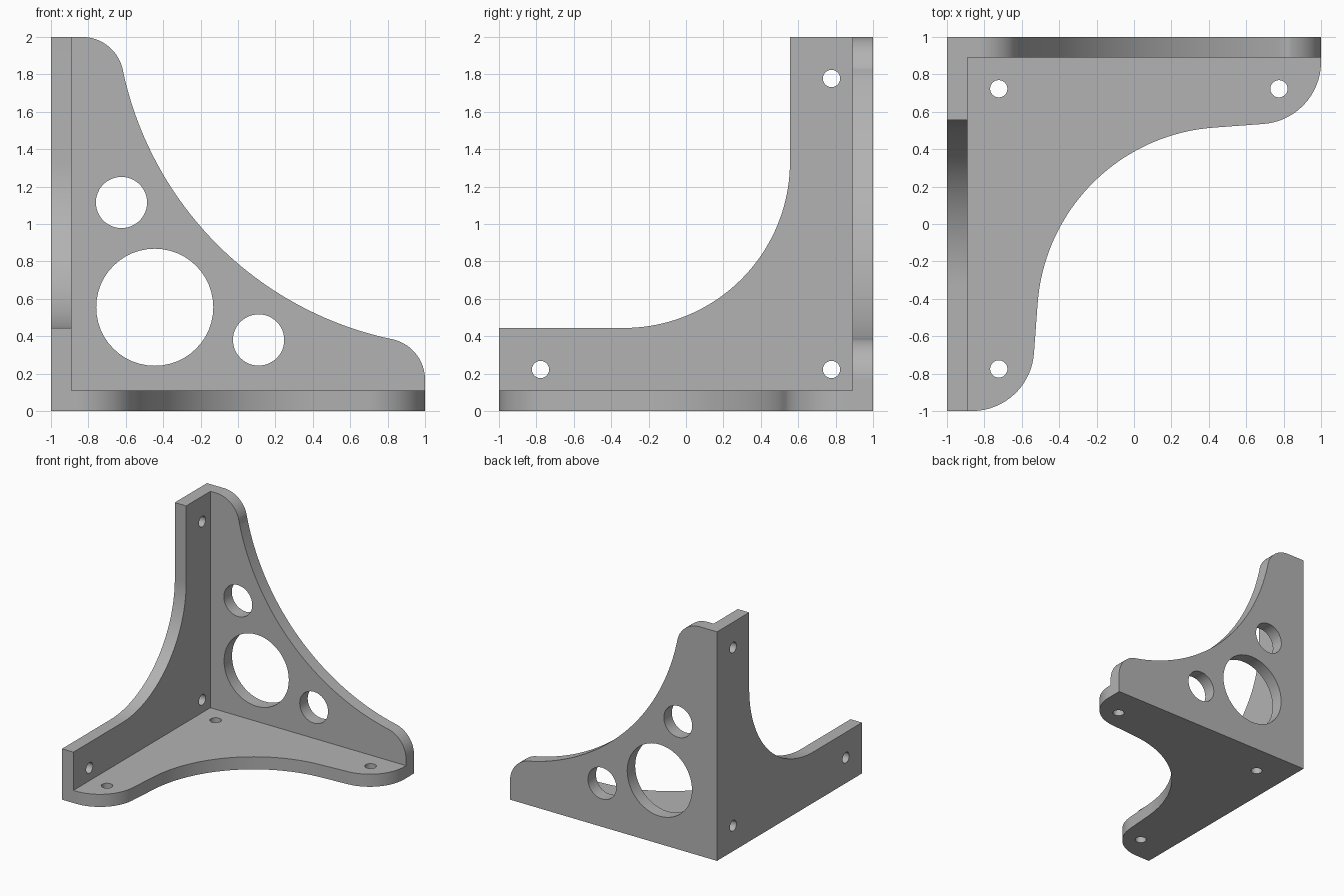
import bpy
import bmesh
from math import radians, cos, sin

cube = bpy.data.objects.get("Cube")
if cube:
    bpy.data.objects.remove(cube, do_unlink=True)

T = 0.11  # plate thickness

grey = bpy.data.materials.new("plain grey")
grey.use_nodes = True
colour = (0.45, 0.45, 0.45, 1)
grey.diffuse_color = colour
grey.node_tree.nodes["Principled BSDF"].inputs["Base Color"].default_value = colour


def arc(cu, cv, r, start, end, n=20):
    angles = [radians(start + (end - start) * i / n) for i in range(n + 1)]
    return [(cu + r * cos(a), cv + r * sin(a)) for a in angles]


def mirrored_outline(half, u_min=0, v_min=0):
    """Corner, half outline up to the diagonal, then its mirror image."""
    pts = [(0, 0)] + half + [(v, u) for u, v in reversed(half[:-1])]
    return [(max(u, u_min), max(v, v_min)) for u, v in pts]


def plate(name, outline, holes, place):
    """Fill an outline with round holes, thicken it and place it in space."""
    curve = bpy.data.curves.new(name, 'CURVE')
    curve.dimensions = '2D'
    curve.fill_mode = 'BOTH'
    curve.extrude = T / 2
    loops = [outline] + [arc(u, v, r, 0, 360, 48)[:-1] for u, v, r in holes]
    for loop in loops:
        spline = curve.splines.new('POLY')
        spline.points.add(len(loop) - 1)
        for p, (u, v) in zip(spline.points, loop):
            p.co = (u, v, 0, 1)
        spline.use_cyclic_u = True
    temp = bpy.data.objects.new(name + "_curve", curve)
    mesh = bpy.data.meshes.new_from_object(temp)
    bpy.data.objects.remove(temp)

    bm = bmesh.new()
    bm.from_mesh(mesh)
    for vert in bm.verts:
        u, v, w = vert.co
        vert.co = place(u, v, w + T / 2)
    bmesh.ops.remove_doubles(bm, verts=bm.verts, dist=0.0002)
    bmesh.ops.recalc_face_normals(bm, faces=bm.faces)
    bm.to_mesh(mesh)
    bm.free()

    mesh.materials.clear()
    mesh.materials.append(grey)
    mesh.name = name
    obj = bpy.data.objects.new(name, mesh)
    bpy.context.collection.objects.link(obj)
    bpy.ops.object.select_all(action='DESELECT')
    obj.select_set(True)
    bpy.context.view_layer.objects.active = obj
    bpy.ops.object.shade_smooth_by_angle(angle=radians(30))


# Back plate: wide concave edge, rounded tips, three lightening holes
back_half = [(2, 0)] + arc(1.778, 0.167, 0.222, 0, 78.1) + arc(2.207, 2.207, 1.863, 258.1, 225)
plate("back_plate", mirrored_outline(back_half),
      [(0.555, 0.555, 0.313), (0.377, 1.115, 0.137), (1.11, 0.38, 0.137)],
      lambda u, v, w: (u - 1, 1 - w, v))

# Base plate: deep concave edge, large rounded tips, screw holes
base_half = [(2, 0)] + arc(1.667, 0.133, 0.333, 0, 86) + arc(1.5, 1.5, 1.018, 266, 225)
S = 0.046
plate("base_plate", mirrored_outline(base_half, v_min=T),
      [(0.277, 0.277, S), (1.775, 0.277, S), (0.277, 1.775, S)],
      lambda u, v, w: (u - 1, 1 - v, w))

# Side plate: square ends joined by a quarter circle, screw holes
side_half = [(2, 0), (2, 0.444)] + arc(1.333, 1.333, 0.889, 270, 225)
plate("side_plate", mirrored_outline(side_half, T, T),
      [(0.222, 0.222, S), (1.778, 0.222, S), (0.222, 1.778, S)],
      lambda u, v, w: (w - 1, 1 - u, v))
